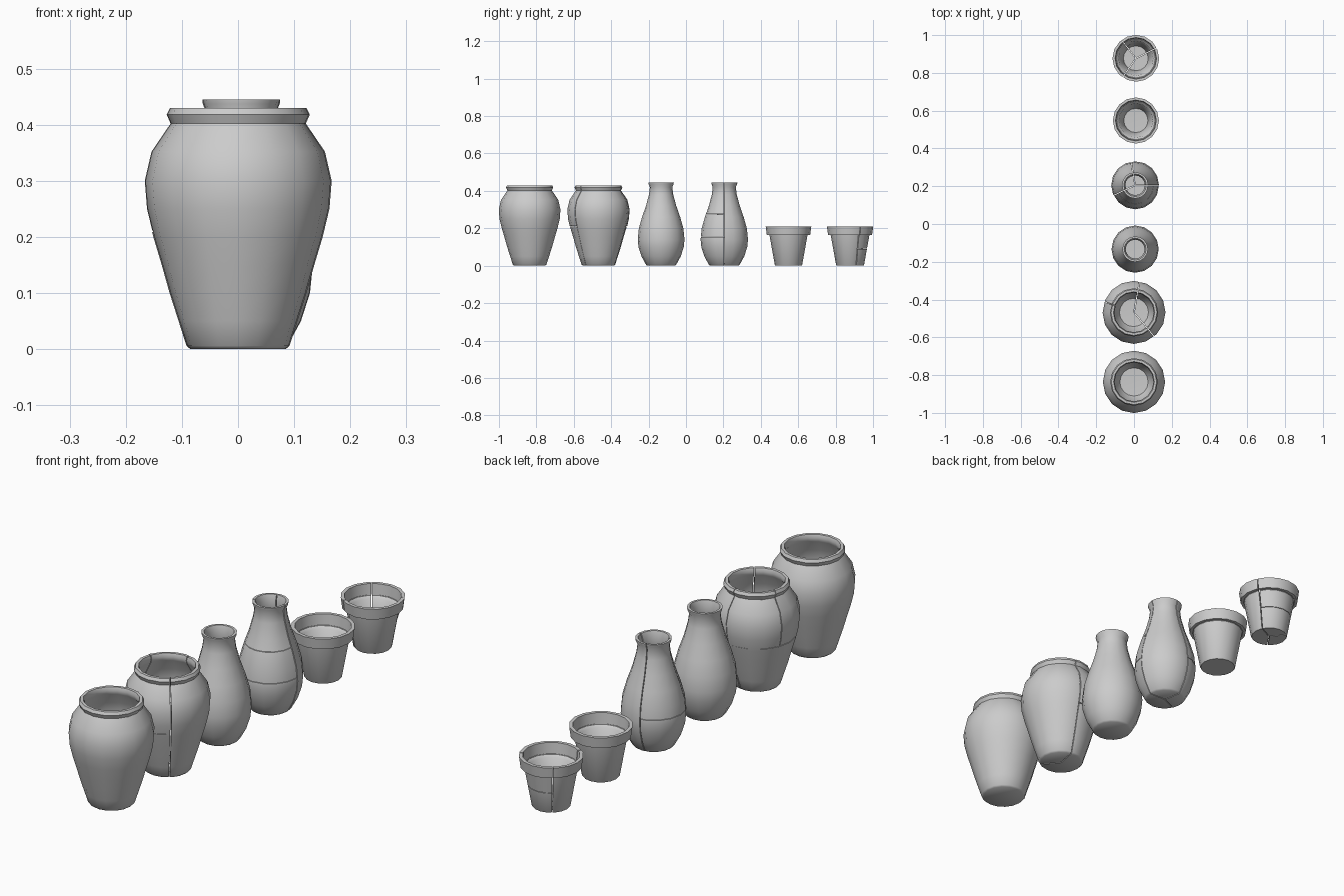
import bpy, bmesh, math
from mathutils import Vector

if "Cube" in bpy.data.objects:
    bpy.data.objects.remove(bpy.data.objects["Cube"])

SIDES = 16
STEP = 360 / SIDES
GAP = 0.002

# Closed wall profiles (radius, height): up the outside, over the rim, down the inside
URN = [(0, 0), (.083, 0), (.09, .006), (.104, .05), (.12, .1), (.134, .15), (.149, .2),
       (.161, .25), (.165, .3), (.153, .352), (.119, .402), (.126, .418), (.12, .43),
       (.108, .43), (.103, .416), (.108, .4), (.139, .35), (.150, .3), (.147, .25),
       (.135, .2), (.106, .1), (.088, .04), (.075, .018), (0, .015)]
VASE = [(0, 0), (.074, 0), (.081, .006), (.105, .05), (.121, .1), (.125, .14), (.119, .2),
        (.102, .26), (.081, .32), (.065, .38), (.06, .42), (.067, .437), (.068, .445),
        (.058, .445), (.05, .42), (.054, .38), (.07, .32), (.09, .26), (.107, .2),
        (.113, .14), (.109, .1), (.094, .05), (.072, .015), (0, .013)]
POT = [(0, 0), (.07, 0), (.073, .004), (.102, .165), (.116, .165), (.122, .21),
       (.108, .21), (.104, .165), (.09, .155), (.064, .015), (0, .013)]


def piece(name, profile, center, a0=0, a1=360, z0=None, z1=None):
    """Turn the profile from angle a0 to a1, optionally cut to z0..z1."""
    bm = bmesh.new()
    inner = [k * STEP for k in range(-SIDES, 2 * SIDES) if a0 + .01 < k * STEP < a1 - .01]
    cols = []
    for a in [a0] + inner + [a1]:
        # keep cut edges on the flat sides of the polygon
        f = math.cos(math.radians(STEP / 2)) / math.cos(math.radians(a % STEP - STEP / 2))
        t = math.radians(a)
        cols.append([bm.verts.new((r * f * math.cos(t), r * f * math.sin(t), z))
                     for r, z in profile])
    for c, d in zip(cols, cols[1:]):
        for i in range(len(profile) - 1):
            bm.faces.new((c[i], d[i], d[i + 1], c[i + 1]))
    broken = a1 - a0 < 359
    if broken:
        bm.faces.new(cols[0])
        bm.faces.new(cols[-1][::-1])
    bmesh.ops.remove_doubles(bm, verts=bm.verts[:], dist=1e-5)
    for z, up in ((z0, -1), (z1, 1)):
        if z is not None:
            bmesh.ops.bisect_plane(bm, geom=bm.verts[:] + bm.edges[:] + bm.faces[:],
                                   plane_co=(0, 0, z - up * GAP / 2),
                                   plane_no=(0, 0, up), clear_outer=True)
            bmesh.ops.holes_fill(bm, edges=[e for e in bm.edges if e.is_boundary])
    bmesh.ops.recalc_face_normals(bm, faces=bm.faces[:])
    me = bpy.data.meshes.new(name)
    bm.to_mesh(me)
    bm.free()
    ob = bpy.data.objects.new(name, me)
    bpy.context.collection.objects.link(ob)
    mid = math.radians((a0 + a1) / 2)
    shift = Vector((math.cos(mid), math.sin(mid), 0)) * (GAP if broken else 0)
    ob.location = Vector((*center, 0)) + shift


# Whole vessels
piece("urn", URN, (0, -.836))
piece("vase", VASE, (.006, -.133))
piece("flower_pot", POT, (.01, .548))

# Broken vessels: shards as (start angle, end angle, bottom, top)
broken = {
    "urn": (URN, (0, -.468), [(-50, 80, None, None), (80, 310, None, .21),
                              (80, 160, .21, None), (160, 310, .21, None)]),
    "vase": (VASE, (.006, .205), [(0, 100, None, None), (100, 205, None, .155),
                                  (100, 205, .155, None), (205, 360, None, .155),
                                  (205, 360, .155, .275), (205, 360, .275, None)]),
    "flower_pot": (POT, (.01, .877), [(27, 128, None, .09), (27, 128, .09, None),
                                      (128, 235, None, None), (235, 387, None, None)]),
}
for kind, (profile, center, shards) in broken.items():
    for n, s in enumerate(shards, 1):
        piece(f"{kind}_shard_{n}", profile, center, *s)

# Smooth walls, crisp rims and breaks
bpy.ops.object.select_all(action='SELECT')
bpy.context.view_layer.objects.active = bpy.context.collection.objects[0]
bpy.ops.object.shade_smooth_by_angle(angle=math.radians(45))
